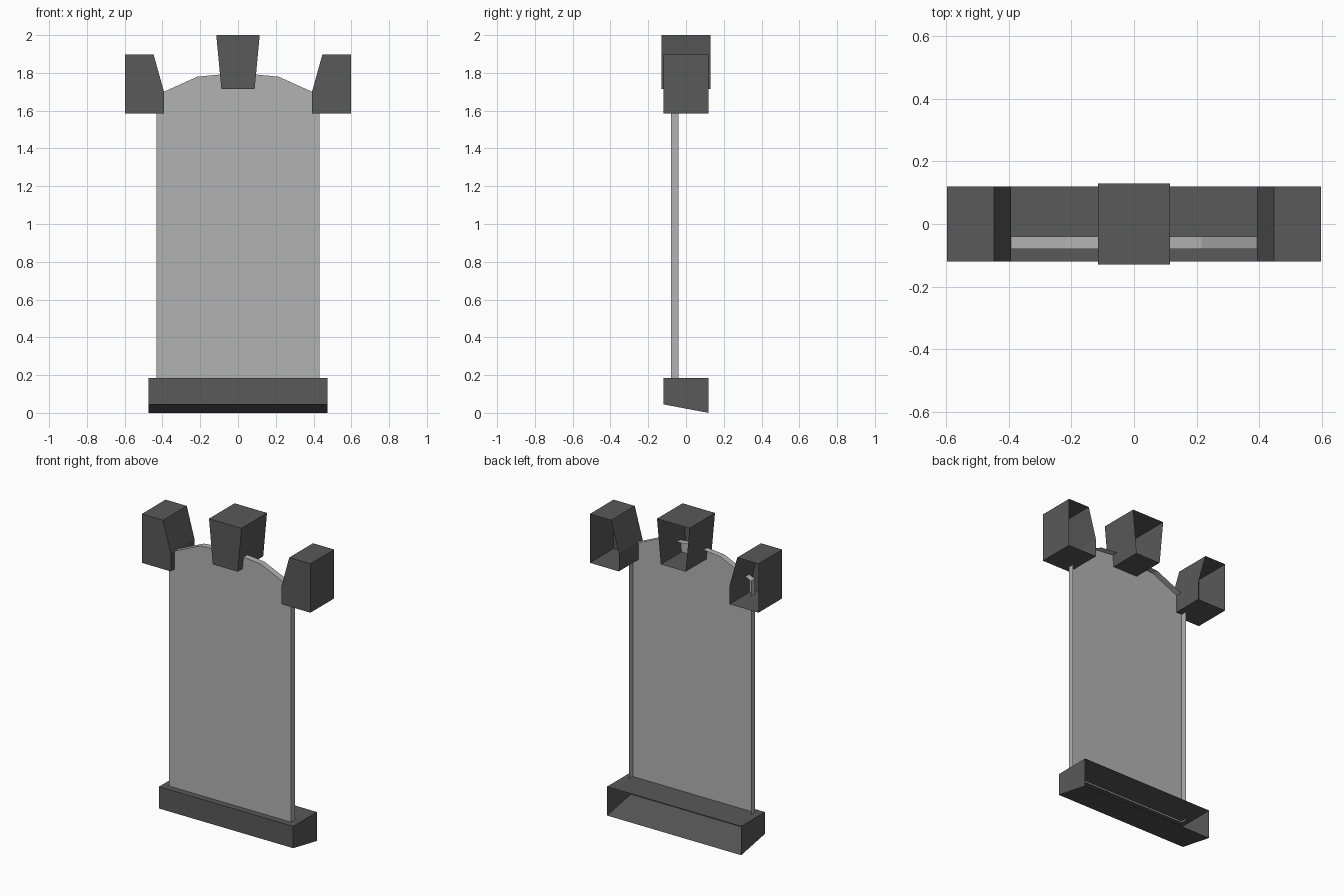
import bpy, bmesh

if "Cube" in bpy.data.objects:
    bpy.data.objects.remove(bpy.data.objects["Cube"])

def grey(name, v):
    m = bpy.data.materials.new(name)
    m.diffuse_color = (v, v, v, 1)
    m.use_nodes = True
    m.node_tree.nodes["Principled BSDF"].inputs["Base Color"].default_value = m.diffuse_color
    return m

stone = grey("dark_stone", 0.1)
pane_grey = grey("light_pane", 0.45)

def open_shell(name, front, y0, y1, mat, back=None, skip=()):
    """Front face plus side walls running back along y; the rear stays open.
    Profile points (x, z) run anticlockwise as seen from the front."""
    back = back or front
    bm = bmesh.new()
    f = [bm.verts.new((x, y0, z)) for x, z in front]
    b = [bm.verts.new((x, y1, z)) for x, z in back]
    bm.faces.new(f)
    n = len(f)
    for i in range(n):
        if i not in skip:
            j = (i + 1) % n
            bm.faces.new((f[j], f[i], b[i], b[j]))
    me = bpy.data.meshes.new(name)
    bm.to_mesh(me)
    bm.free()
    me.materials.append(mat)
    ob = bpy.data.objects.new(name, me)
    bpy.context.collection.objects.link(ob)
    return ob

# Thin arched panel
half = [(0.432, 0.175), (0.432, 1.682), (0.215, 1.78)]
arch = half + [(0, 1.80)] + [(-x, z) for x, z in reversed(half)]
open_shell("arched_panel", arch, -0.08, -0.04, pane_grey, skip=(len(arch) - 1,))

# Sill with an underside that slopes down to the rear
def sill_section(bottom):
    return [(-0.475, bottom), (0.475, bottom), (0.475, 0.185), (-0.475, 0.185)]

open_shell("sill", sill_section(0.045), -0.12, 0.12, stone, back=sill_section(0))

# Tapered keystone at the crown
open_shell("keystone", [(-0.088, 1.715), (0.088, 1.715), (0.115, 2.0), (-0.115, 2.0)],
           -0.129, 0.129, stone)

# Corner blocks at the arch springing
block = [(0.392, 1.585), (0.597, 1.585), (0.597, 1.898), (0.447, 1.898), (0.392, 1.70)]
open_shell("right_corner_block", block, -0.12, 0.12, stone)
open_shell("left_corner_block", [(-x, z) for x, z in reversed(block)], -0.12, 0.12, stone)
